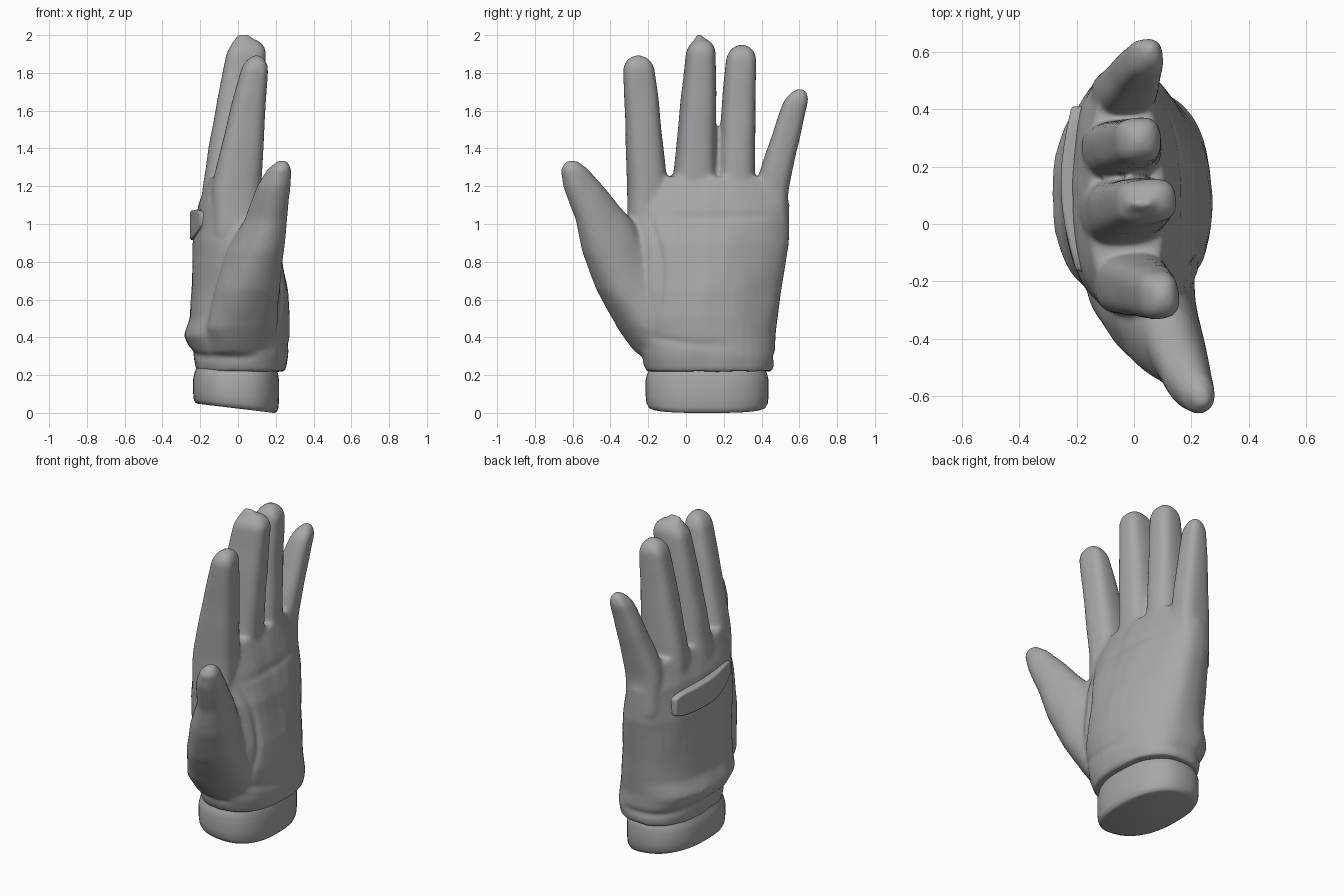
import bpy, bmesh, math
from mathutils import Vector, noise

if "Cube" in bpy.data.objects:
    bpy.data.objects.remove(bpy.data.objects["Cube"])

fabric = bpy.data.materials.new("grey_fabric")
fabric.diffuse_color = (0.39, 0.39, 0.41, 1)
fabric.use_nodes = True
fabric.node_tree.nodes["Principled BSDF"].inputs["Base Color"].default_value = fabric.diffuse_color
N = 40


def ring(cx, cy, z, a, b, ang=0.0, p=2.4):
    """Horizontal superellipse: half sizes a (x) and b (y), turned by ang."""
    pts = []
    for i in range(N):
        t = 2 * math.pi * i / N
        c, s = math.cos(t), math.sin(t)
        u = a * math.copysign(abs(c) ** (2 / p), c)
        v = b * math.copysign(abs(s) ** (2 / p), s)
        pts.append(Vector((cx + u * math.cos(ang) - v * math.sin(ang),
                           cy + u * math.sin(ang) + v * math.cos(ang), z)))
    return pts


def loft(bm, rings):
    """Skin a stack of rings and close both ends."""
    vs = [[bm.verts.new(p) for p in r] for r in rings]
    for lo, hi in zip(vs, vs[1:]):
        for i in range(N):
            j = (i + 1) % N
            bm.faces.new((lo[i], lo[j], hi[j], hi[i]))
    bm.faces.new(list(reversed(vs[0])))
    bm.faces.new(vs[-1])


def finish(bm, name):
    bmesh.ops.recalc_face_normals(bm, faces=bm.faces[:])
    me = bpy.data.meshes.new(name)
    bm.to_mesh(me)
    bm.free()
    me.materials.append(fabric)
    ob = bpy.data.objects.new(name, me)
    bpy.context.collection.objects.link(ob)
    bpy.ops.object.select_all(action='DESELECT')
    ob.select_set(True)
    bpy.context.view_layer.objects.active = ob
    return ob


# Hand body: height, centre x, half depth, centre y, half width
bm = bmesh.new()
body = [(.22, .015, .235, .125, .335), (.3, .015, .25, .115, .355),
        (.41, -.008, .28, .105, .37), (.5, .01, .265, .1, .385),
        (.65, .012, .258, .105, .4), (.9, -.005, .235, .115, .43),
        (1.1, -.022, .187, .12, .43), (1.25, -.025, .13, .115, .4)]
rings = [ring(x, y, z, a, b) for z, x, a, y, b in body]
for r in rings:  # palm is thinner towards the little finger
    for v in r:
        if v.x > 0 and v.y > .15:
            v.x *= 1 - .9 * (v.y - .15) * min(1, max(0, (v.z - .3) / .3))
loft(bm, rings)

# Fingers: taper from knuckle to tip with a rounded end
fingers = [  # centre x, centre y, half depth, half width at knuckle; same at tip; top
    ((-.01, -.205, .13, .105), (.1, -.253, .062, .082), 1.895),  # index
    ((-.04, .045, .15, .115), (.055, .083, .1, .073), 1.985),    # middle
    ((-.045, .26, .14, .1), (.02, .295, .072, .077), 1.95),      # ring
    ((-.035, .452, .11, .088), (.055, .605, .055, .062), 1.72)]  # little
STEPS = 24
for base, tip, top in fingers:
    rings = []
    for i in range(STEPS + 1):
        z = .95 + (top - .95) * math.sin(math.pi / 2 * i / STEPS)
        t = max(0, (z - 1.17) / (top - 1.17)) ** 1.12
        x, y, a, b = Vector(base).lerp(Vector(tip), t)
        left = min(1, (top - z) / .085)           # 0 at the very tip
        cap = max(.12, math.sqrt(1 - (1 - left) ** 2))
        rings.append(ring(x, y, z, a * cap, b * cap, .1, 2.9))
    loft(bm, rings)
# Pinched tip of the middle finger
loft(bm, [ring(.03, .07, 1.95 + .028 * k, .07 - .018 * k, .045 - .017 * k) for k in range(3)])

# Thumb: height, centre x, centre y, half thickness, half width; turned outwards
thumb = [(.3, .02, -.12, .17, .12), (.45, .02, -.2, .19, .155),
         (.65, .05, -.29, .165, .185), (.85, .09, -.36, .135, .195),
         (1.02, .145, -.435, .1, .155), (1.2, .19, -.545, .08, .11),
         (1.29, .22, -.59, .06, .075), (1.335, .235, -.605, .025, .03)]
loft(bm, [ring(x, y, z, a, b, math.radians(25), 2.2) for z, x, y, a, b in thumb])

# Fuse everything into one soft surface
glove = finish(bm, "glove")
m = glove.modifiers.new("fuse", 'REMESH')
m.mode = 'VOXEL'
m.voxel_size = 0.011
s = glove.modifiers.new("soften", 'SMOOTH')
s.factor = 0.5
s.iterations = 14
for mod in ("fuse", "soften"):
    bpy.ops.object.modifier_apply(modifier=mod)


def groove(d, w=.022):
    return math.exp(-(d / w) ** 2)


def window(v, mid, half):
    return math.exp(-((v - mid) / half) ** 4)


# Hollow of the palm and creases: knuckle line, thumb seam, wrist folds
moves = []
for v in glove.data.vertices:
    co, n = v.co, v.normal
    front = max(0, min(1, n.x * 2))
    off = 0.004 * noise.noise(Vector((co.x * 5, co.y * 9, co.z * 5)))
    off -= front * .015 * groove(co.y - .1, .15) * groove(co.z - .9, .25)
    off -= front * .006 * groove(co.z - 1.04) * window(co.y, .15, .27)
    off -= front * .01 * window(co.z, .75, .28) * groove(
        co.y + .2 - .07 * math.sin((co.z - .4) * 4.8))
    off -= front * .006 * window(co.y, 0, .22) * groove(
        co.z - .36 - .4 * (co.y - .15) ** 2)
    off -= (1 - front) * .01 * groove(co.z - .31 - .015 * math.sin(co.y * 9))
    moves.append(co + n * off)
for v, co in zip(glove.data.vertices, moves):
    v.co = co
bpy.ops.object.shade_smooth()

# Wrist cuff with rounded edges and a slanted lower rim
bm = bmesh.new()
cuff = [(0, .9), (.007, .95), (.03, .985), (.08, 1), (.17, 1), (.21, .97), (.28, .85)]
loft(bm, [ring(-.01, .112, z, .228 * k, .326 * k) for z, k in cuff])
for v in bm.verts:
    v.co.z += max(0, .19 - v.co.x) * .12 * max(0, 1 - v.co.z / .2)
finish(bm, "wrist_cuff")
bpy.ops.object.shade_smooth_by_angle(angle=math.radians(50))

# Strap across the knuckles on the back of the hand
bm = bmesh.new()
prev, K = None, 16
for i in range(K + 1):
    t = i / K
    y = -.165 + .575 * t
    x = -.202 - .016 * t - .045 * math.sin(math.pi * t)
    trim = .022 * abs(2 * t - 1) ** 8            # rounded ends
    hi = 1.08 - .02 * t - trim
    lo = .97 - .055 * math.sin(math.pi / 2 * min(1, 2 * t)) + trim
    q = [bm.verts.new(c) for c in ((x, y, lo), (x, y, hi),
                                   (x + .08, y, hi), (x + .08, y, lo))]
    if prev:
        for k in range(4):
            j = (k + 1) % 4
            bm.faces.new((prev[k], prev[j], q[j], q[k]))
    else:
        bm.faces.new(q)
    prev = q
bm.faces.new(prev)
strap = finish(bm, "knuckle_strap")
b = strap.modifiers.new("round", 'BEVEL')
b.width = .012
b.segments = 3
bpy.ops.object.shade_smooth_by_angle(angle=math.radians(40))
